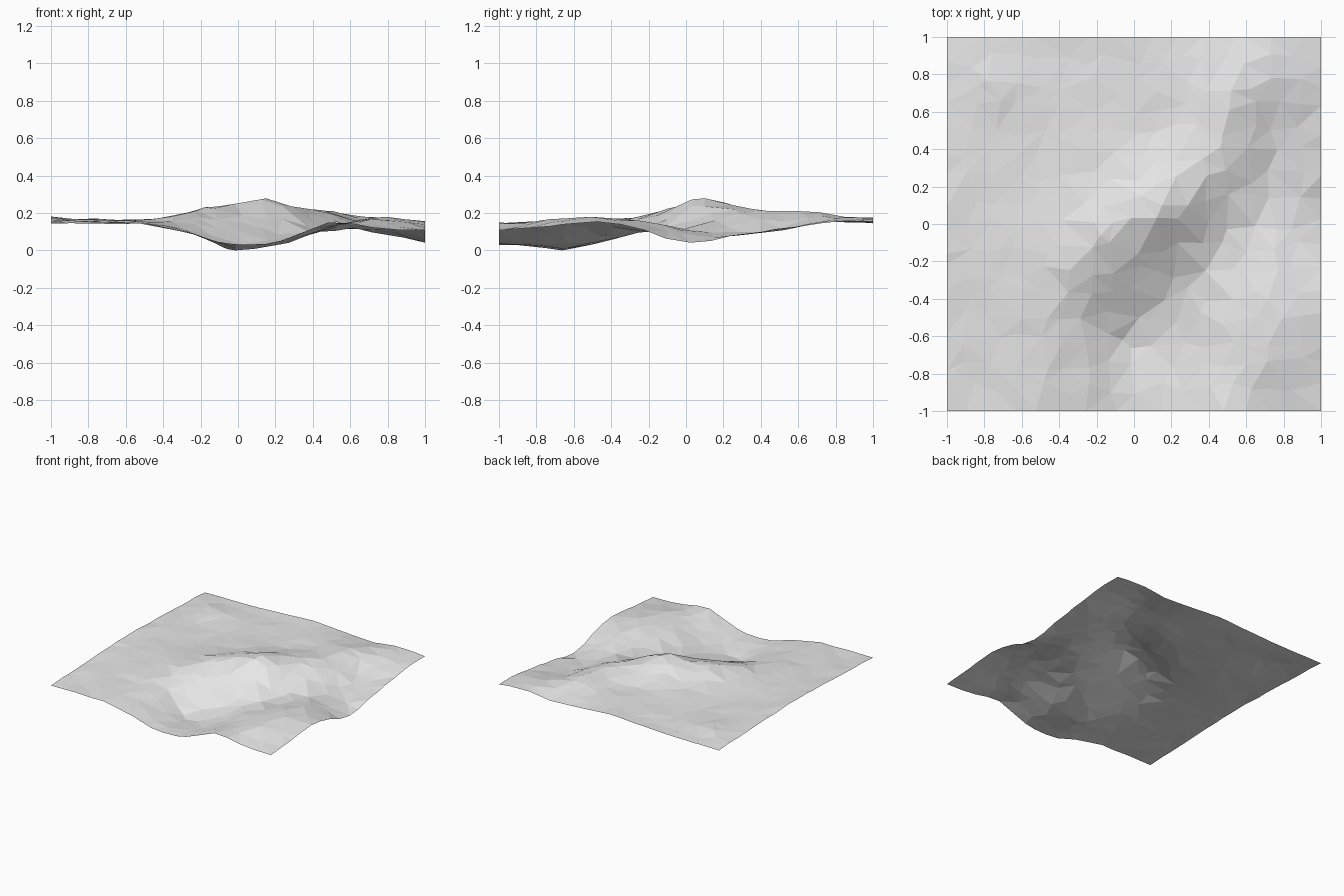
import bpy, math, random
from mathutils import Vector
from mathutils.geometry import delaunay_2d_cdt

if "Cube" in bpy.data.objects:
    bpy.data.objects.remove(bpy.data.objects["Cube"])

random.seed(4)

# Coarse relief: rows from back (y=1) to front (y=-1), columns x=-1..1, heights in hundredths
RELIEF = [
    "15 14.5 15 16.5 17.5 16 14.5 17.5 15.5",
    "16 17 15.5 16 17.5 18.5 20 17 15",
    "17 15.5 15 16.5 17 18.5 21 11.5 11.5",
    "17.5 16 15 17 20.5 23.5 19 9 8",
    "18 16.5 16 20 24 20.5 11.5 11 4",
    "17.5 16.5 16.5 18.5 15 9.5 10.5 16 11.5",
    "16.5 16 15.5 11 4.5 4.5 13 18 15.5",
    "15.5 15 14.5 9.5 2.5 4 13 16.5 13",
    "14.5 14.5 14 9 3 6 15.5 11.5 11",
]
GRID = [[float(v) / 100 for v in row.split()] for row in reversed(RELIEF)]


def cubic(p, t):
    a, b, c, d = p
    return b + 0.5 * t * (c - a + t * (2 * a - 5 * b + 4 * c - d + t * (3 * (b - c) + d - a)))


def sample(line, u):
    i = min(int(u), 7)
    return cubic([line[max(0, min(8, i + k))] for k in (-1, 0, 1, 2)], u - i)


def bump(x, y, cx, cy, size, radius):
    return size * math.exp(-((x - cx) ** 2 + (y - cy) ** 2) / (2 * radius ** 2))


def height(x, y):
    u, v = (x + 1) * 4, (y + 1) * 4
    z = sample([sample(row, u) for row in GRID], v)
    z += bump(x, y, 0.15, 0.1, 0.045, 0.1)       # summit
    z += bump(x, y, -0.18, -0.06, 0.022, 0.08)   # shoulder
    z += bump(x, y, -0.06, -0.62, -0.035, 0.09)  # pit
    return z


# Scattered points, kept straight along the four borders
N = 16
points = [Vector((0.15, 0.1)), Vector((-0.06, -0.62)), Vector((-0.18, -0.06))]
fixed = list(points)
for j in range(N + 1):
    for i in range(N + 1):
        x, y = -1 + 2 * i / N, -1 + 2 * j / N
        if 0 < i < N:
            x += random.uniform(-0.04, 0.04)
        if 0 < j < N:
            y += random.uniform(-0.04, 0.04)
        p = Vector((x, y))
        if all((p - q).length > 0.06 for q in fixed):
            points.append(p)

# Faceted terrain sheet with slight roughness
verts, _, faces, *_ = delaunay_2d_cdt(points, [], [], 0, 1e-5)
coords = [(p.x, p.y, height(p.x, p.y) + random.uniform(-0.004, 0.004)) for p in verts]
low = min(c[2] for c in coords)
mesh = bpy.data.meshes.new("terrain")
mesh.from_pydata([(x, y, z - low) for x, y, z in coords], [], faces)
mesh.update()
terrain = bpy.data.objects.new("terrain", mesh)
bpy.context.collection.objects.link(terrain)

# Plain pale grey ground
grey = bpy.data.materials.new("pale grey")
grey.diffuse_color = (0.8, 0.8, 0.8, 1)
grey.use_nodes = True
grey.node_tree.nodes["Principled BSDF"].inputs["Base Color"].default_value = grey.diffuse_color
mesh.materials.append(grey)
